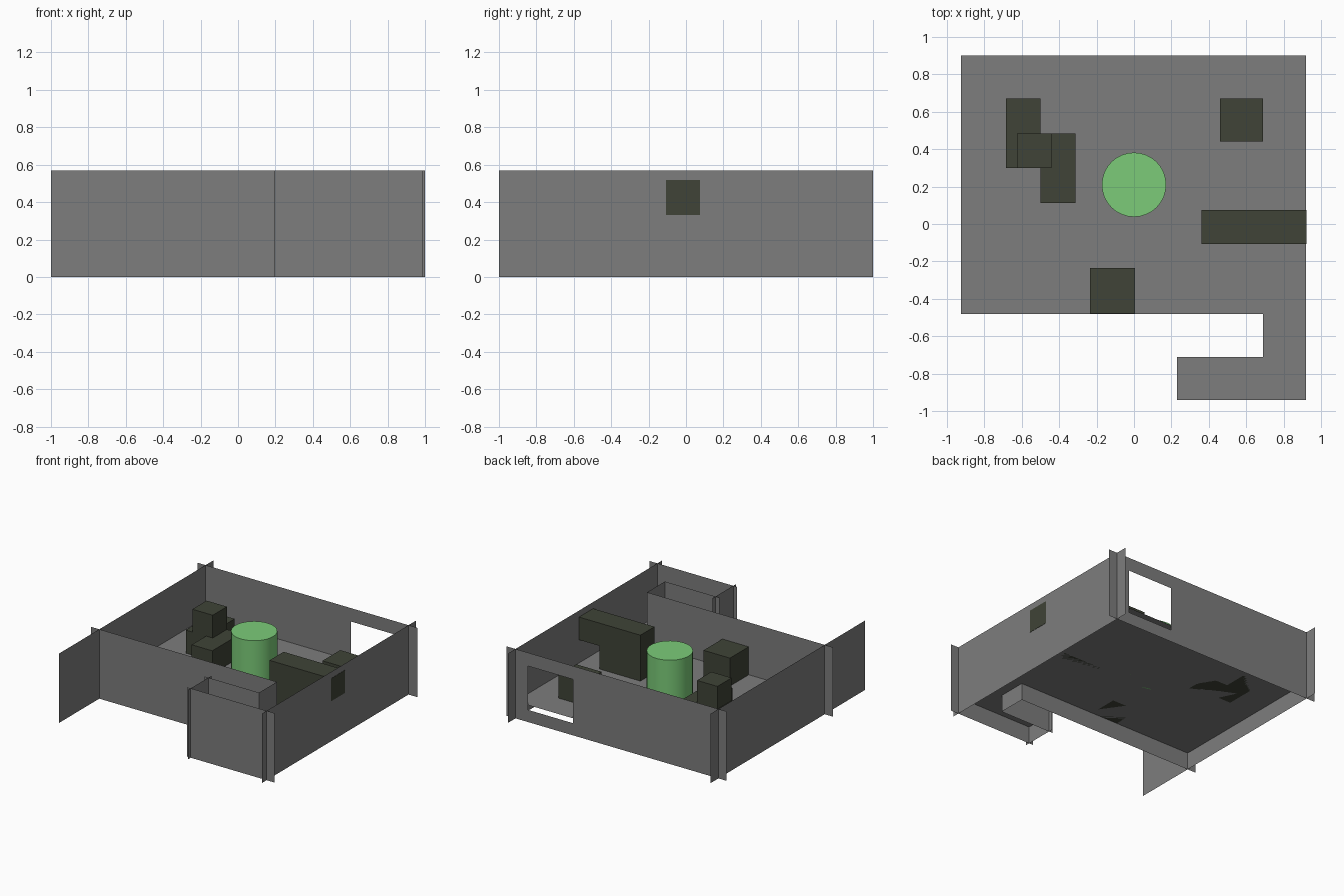
import bpy, bmesh, math

if "Cube" in bpy.data.objects:
    bpy.data.objects.remove(bpy.data.objects["Cube"])


def material(name, rgb):
    m = bpy.data.materials.new(name)
    m.diffuse_color = (*rgb, 1.0)
    m.use_nodes = True
    m.node_tree.nodes["Principled BSDF"].inputs["Base Color"].default_value = m.diffuse_color
    return m


GREY = material("concrete_grey", (0.205, 0.205, 0.205))
DARK = material("dark_olive", (0.050, 0.057, 0.038))
GREEN = material("light_green", (0.20, 0.60, 0.19))

WALL_H = 0.57      # top of the walls
FLOOR_Z = 0.14     # floor sits above the wall feet
MID_Z = 0.33       # top of the lower crates
TOP_Z = 0.517      # top of the stacked crates


def finish(name, bm, mat):
    mesh = bpy.data.meshes.new(name)
    bm.to_mesh(mesh)
    bm.free()
    mesh.materials.append(mat)
    ob = bpy.data.objects.new(name, mesh)
    bpy.context.collection.objects.link(ob)
    return ob


def faces(name, polys, mat):
    bm = bmesh.new()
    for poly in polys:
        bm.faces.new([bm.verts.new(p) for p in poly])
    bmesh.ops.remove_doubles(bm, verts=bm.verts, dist=1e-5)
    return finish(name, bm, mat)


def wall(name, x0, y0, x1, y1):
    """Thin upright sheet between two plan points."""
    return faces(name, [[(x0, y0, 0), (x1, y1, 0), (x1, y1, WALL_H), (x0, y0, WALL_H)]], GREY)


def crate(name, x0, x1, y0, y1, z0, z1):
    bm = bmesh.new()
    bmesh.ops.create_cube(bm, size=1)
    for v in bm.verts:
        v.co = ((x0 + x1) / 2 + v.co.x * (x1 - x0),
                (y0 + y1) / 2 + v.co.y * (y1 - y0),
                (z0 + z1) / 2 + v.co.z * (z1 - z0))
    return finish(name, bm, DARK)


# Floor: main room plus hooked corridor
plan = [(-0.925, 0.90), (-0.925, -0.48), (0.69, -0.48), (0.69, -0.712),
        (0.23, -0.712), (0.23, -0.942), (0.92, -0.942), (0.92, 0.90)]
faces("floor", [[(x, y, FLOOR_Z) for x, y in plan]], GREY)

# Walls, overshooting at the corners
wall("left_wall", -0.925, 1.0, -0.925, -1.0)
wall("right_wall", 0.92, -1.0, 0.92, 1.0)
wall("front_wall", -1.0, -0.48, 0.69, -0.48)
wall("corridor_inner_side_wall", 0.69, -0.48, 0.69, -0.712)
wall("corridor_inner_front_wall", 0.195, -0.712, 0.69, -0.712)
wall("corridor_end_wall", 0.23, -0.675, 0.23, -0.978)
wall("corridor_outer_wall", 0.195, -0.942, 0.99, -0.942)

# Back wall with a window opening (middle cell left out)
xs, zs = (1.0, 0.805, 0.395, -1.0), (0.0, 0.10, 0.46, WALL_H)
cells = [[(xs[i], 0.90, zs[j]), (xs[i + 1], 0.90, zs[j]),
          (xs[i + 1], 0.90, zs[j + 1]), (xs[i], 0.90, zs[j + 1])]
         for i in range(3) for j in range(3) if (i, j) != (1, 1)]
back = faces("back_wall", cells, GREY)
bm = bmesh.new()
bm.from_mesh(back.data)
bmesh.ops.dissolve_limit(bm, angle_limit=0.01, verts=bm.verts, edges=bm.edges)
bm.to_mesh(back.data)
bm.free()

# Crate pile on the left
crate("pile_crate_back", -0.685, -0.50, 0.485, 0.67, FLOOR_Z, MID_Z)
crate("pile_crate_left", -0.685, -0.50, 0.30, 0.485, FLOOR_Z, MID_Z)
crate("pile_crate_right", -0.50, -0.313, 0.30, 0.485, FLOOR_Z, MID_Z)
crate("pile_crate_front", -0.50, -0.313, 0.113, 0.30, FLOOR_Z, MID_Z)
crate("pile_crate_top", -0.625, -0.44, 0.30, 0.485, MID_Z, TOP_Z)

# Single crates and the barrier reaching through the right wall
crate("back_crate", 0.46, 0.69, 0.44, 0.67, FLOOR_Z, MID_Z)
crate("front_crate", -0.235, 0.005, -0.479, -0.235, FLOOR_Z, 0.37)
crate("long_barrier", 0.362, 0.735, -0.108, 0.075, FLOOR_Z, TOP_Z)
crate("raised_barrier", 0.735, 0.922, -0.108, 0.075, MID_Z, TOP_Z)

# Central green column
bpy.ops.mesh.primitive_cylinder_add(vertices=32, radius=0.172, depth=0.54 - FLOOR_Z,
                                    location=(0, 0.21, (0.54 + FLOOR_Z) / 2))
column = bpy.context.object
column.name = "central_column"
column.data.materials.append(GREEN)
bpy.ops.object.shade_smooth_by_angle(angle=math.radians(35))
